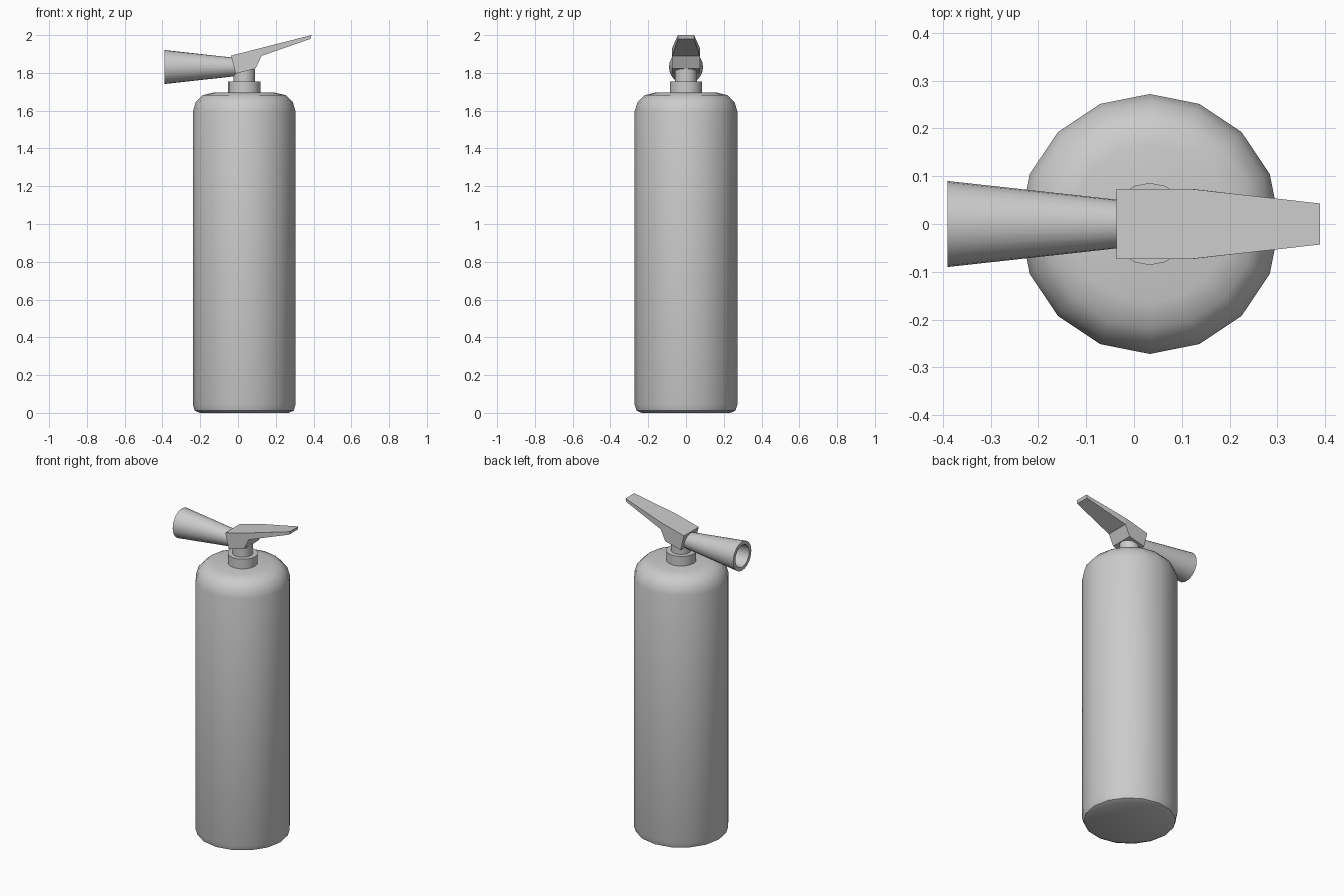
import bpy, bmesh, math
from mathutils import Matrix, Vector

if "Cube" in bpy.data.objects:
    bpy.data.objects.remove(bpy.data.objects["Cube"], do_unlink=True)

grey = bpy.data.materials.new("plain_grey")
grey.use_nodes = True
grey.diffuse_color = (0.6, 0.6, 0.6, 1)
grey.node_tree.nodes["Principled BSDF"].inputs["Base Color"].default_value = (0.6, 0.6, 0.6, 1)


def finish(name, bm, smooth_angle=None):
    """Turn a bmesh into a named, coloured object."""
    bmesh.ops.recalc_face_normals(bm, faces=bm.faces)
    mesh = bpy.data.meshes.new(name)
    bm.to_mesh(mesh)
    bm.free()
    mesh.materials.append(grey)
    obj = bpy.data.objects.new(name, mesh)
    bpy.context.collection.objects.link(obj)
    if smooth_angle:
        bpy.ops.object.select_all(action='DESELECT')
        obj.select_set(True)
        bpy.context.view_layer.objects.active = obj
        bpy.ops.object.shade_smooth_by_angle(angle=math.radians(smooth_angle))
    return obj


def lathe(name, profile, matrix, sides=16, smooth_angle=40):
    """Revolve (radius, height) points around the local z axis and cap both ends."""
    bm = bmesh.new()
    rings = []
    for r, h in profile:
        rings.append([bm.verts.new((r * math.cos(math.tau * i / sides),
                                    r * math.sin(math.tau * i / sides), h))
                      for i in range(sides)])
    for a, b in zip(rings, rings[1:]):
        for i in range(sides):
            j = (i + 1) % sides
            bm.faces.new((a[i], a[j], b[j], b[i]))
    bm.faces.new(rings[0])
    bm.faces.new(rings[-1])
    bm.transform(matrix)
    return finish(name, bm, smooth_angle)


axis = Matrix.Translation((0.033, 0, 0))

# Tank with rounded shoulder and small bottom bevel
lathe("tank", [(0.235, 0), (0.262, 0.012), (0.272, 0.045), (0.272, 1.595),
               (0.257, 1.645), (0.22, 1.682), (0.165, 1.695)], axis)

# Collar and neck of the valve
lathe("collar", [(0.086, 1.68), (0.086, 1.755)], axis)
lathe("neck", [(0.058, 1.75), (0.058, 1.84)], axis)

# Hollow discharge horn pointing to -x
horn_axis = Matrix.Translation((0, 0, 1.831)) @ Matrix.Rotation(-math.pi / 2, 4, 'Y')
lathe("horn", [(0.047, 0.0), (0.09, 0.39), (0.068, 0.39), (0.035, 0.1)], horn_axis, sides=24)

# Valve block and tapering lever, as cross-sections (x, z, half width)
bm = bmesh.new()
top = [(-0.037, 1.891, 0.073), (0.122, 1.932, 0.073), (0.389, 2.0, 0.043)]
bottom = [(-0.013, 1.796, 0.073), (0.093, 1.823, 0.073),
          (0.125, 1.89, 0.073), (0.384, 1.98, 0.043)]
sides = []
for s in (-1, 1):
    t = [bm.verts.new((x, s * w, z)) for x, z, w in top]
    b = [bm.verts.new((x, s * w, z)) for x, z, w in bottom]
    bm.faces.new((t[0], b[0], b[1], b[2], t[1]))
    bm.faces.new((t[1], b[2], b[3], t[2]))
    sides.append(t + b[::-1])
for i in range(len(sides[0])):
    j = (i + 1) % len(sides[0])
    bm.faces.new((sides[0][i], sides[0][j], sides[1][j], sides[1][i]))
finish("lever_handle", bm)
